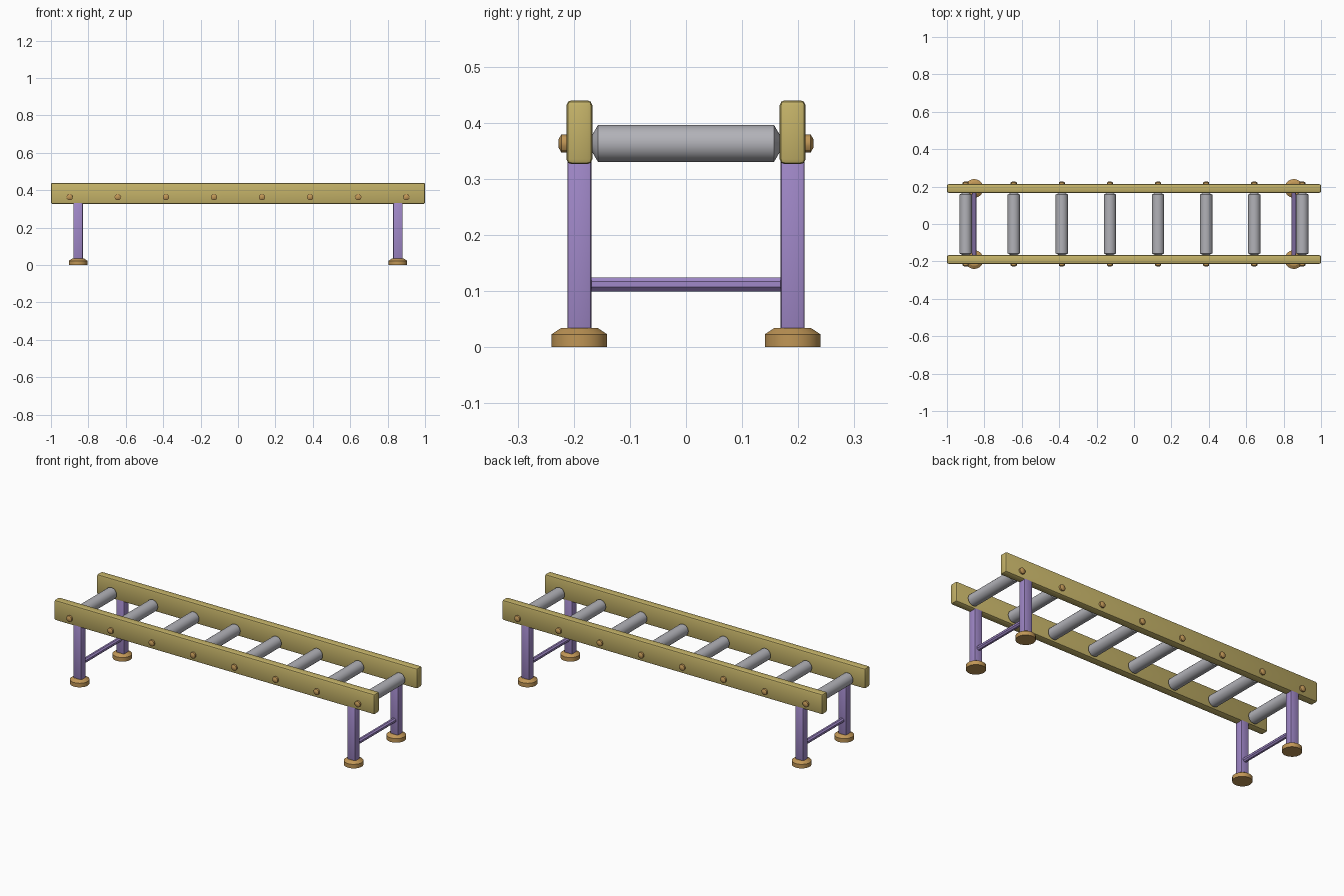
import bpy, bmesh, math
from mathutils import Matrix

if "Cube" in bpy.data.objects:
    bpy.data.objects.remove(bpy.data.objects["Cube"])


def srgb(r, g, b):
    f = lambda c: c / 12.92 if c <= 0.04045 else ((c + 0.055) / 1.055) ** 2.4
    return (f(r / 255), f(g / 255), f(b / 255), 1)


def material(name, col):
    m = bpy.data.materials.new(name)
    m.diffuse_color = srgb(*col)
    m.use_nodes = True
    m.node_tree.nodes["Principled BSDF"].inputs["Base Color"].default_value = m.diffuse_color
    return m


OLIVE = material("olive_wood", (196, 178, 104))
PURPLE = material("purple_paint", (160, 136, 200))
GREY = material("grey_metal", (178, 178, 184))
BROWN = material("brown_cap", (192, 150, 86))


def finish(bm, name, mat):
    bmesh.ops.recalc_face_normals(bm, faces=bm.faces)
    me = bpy.data.meshes.new(name)
    bm.to_mesh(me)
    bm.free()
    me.materials.append(mat)
    ob = bpy.data.objects.new(name, me)
    bpy.context.collection.objects.link(ob)
    bpy.context.view_layer.objects.active = ob
    ob.select_set(True)
    bpy.ops.object.shade_smooth_by_angle(angle=math.radians(30))
    ob.select_set(False)
    return ob


def box(name, centre, size, bevel, mat, segments=2):
    bm = bmesh.new()
    bmesh.ops.create_cube(bm, size=1)
    bmesh.ops.scale(bm, vec=size, verts=bm.verts)
    bmesh.ops.bevel(bm, geom=bm.edges[:], offset=bevel, segments=segments,
                    profile=0.5, affect='EDGES')
    bmesh.ops.translate(bm, vec=centre, verts=bm.verts)
    return finish(bm, name, mat)


def lathe(name, centre, profile, sides, mat, axis='Z', flip=1):
    """Solid of revolution from (radius, height) pairs, capped at both ends."""
    bm = bmesh.new()
    rings = []
    for r, h in profile:
        ring = []
        for i in range(sides):
            a = 2 * math.pi * (i + 0.5) / sides
            ring.append(bm.verts.new((r * math.cos(a), r * math.sin(a), h)))
        rings.append(ring)
    for a, b in zip(rings, rings[1:]):
        for i in range(sides):
            j = (i + 1) % sides
            bm.faces.new((a[i], a[j], b[j], b[i]))
    bm.faces.new(rings[0])
    bm.faces.new(rings[-1])
    if axis == 'Y':
        bm.transform(Matrix.Rotation(-flip * math.pi / 2, 4, 'X'))
    bmesh.ops.translate(bm, vec=centre, verts=bm.verts)
    return finish(bm, name, mat)


RAIL_Y, LEG_X, RUNG_Z = 0.19, 0.855, 0.363

# Side rails
for s in (-1, 1):
    box("side_rail", (0, s * RAIL_Y, 0.383), (2, 0.046, 0.114), 0.009, OLIVE)

# Legs, feet and lower crossbars
for sx in (-1, 1):
    for sy in (-1, 1):
        box("leg", (sx * LEG_X, sy * RAIL_Y, 0.18), (0.05, 0.043, 0.31), 0.005, PURPLE)
        lathe("foot", (sx * LEG_X, sy * RAIL_Y, 0),
              [(0.05, 0), (0.05, 0.023), (0.033, 0.034)], 24, BROWN)
    lathe("crossbar", (sx * LEG_X, 0, 0.112),
          [(0.0135, -0.18), (0.0135, 0.18)], 8, PURPLE, 'Y')

# Rollers with tapered ends, and bolt heads outside the rails
for i in range(8):
    x = -0.9 + i * 1.8 / 7
    lathe("roller", (x, 0, RUNG_Z),
          [(0.014, -0.175), (0.014, -0.168), (0.033, -0.157),
           (0.033, 0.157), (0.014, 0.168), (0.014, 0.175)], 24, GREY, 'Y')
    for s in (-1, 1):
        lathe("bolt_head", (x, s * 0.21, RUNG_Z),
              [(0.017, 0), (0.017, 0.012), (0.007, 0.0175)], 12, BROWN, 'Y', s)
